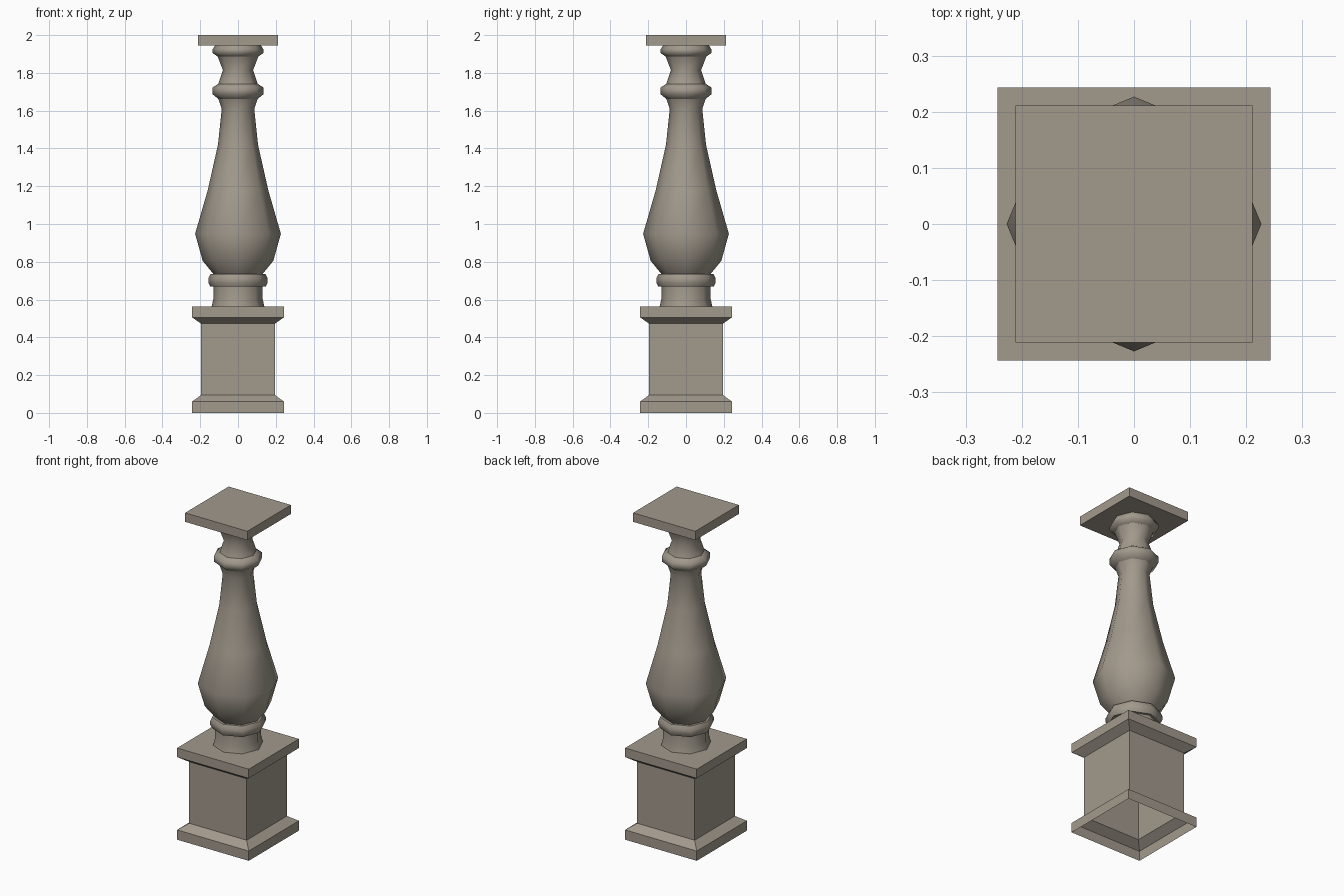
import bpy, bmesh, math

if "Cube" in bpy.data.objects:
    bpy.data.objects.remove(bpy.data.objects["Cube"])

stone = bpy.data.materials.new("warm grey stone")
stone.diffuse_color = (0.36, 0.32, 0.265, 1)
stone.use_nodes = True
stone.node_tree.nodes["Principled BSDF"].inputs["Base Color"].default_value = stone.diffuse_color


def lathe(name, profile, sides, turn=0.0, cap_top=False, cap_bottom=False, smooth=None):
    """Sweep (radius, z) points, listed upward, around z."""
    bm = bmesh.new()
    rings = []
    for r, z in profile:
        rings.append([bm.verts.new((r * math.cos(turn + 2 * math.pi * i / sides),
                                    r * math.sin(turn + 2 * math.pi * i / sides), z))
                      for i in range(sides)])
    for a, b in zip(rings, rings[1:]):
        for i in range(sides):
            j = (i + 1) % sides
            bm.faces.new((a[i], a[j], b[j], b[i]))
    if cap_top:
        bm.faces.new(rings[-1])
    if cap_bottom:
        bm.faces.new(rings[0][::-1])
    me = bpy.data.meshes.new(name)
    bm.to_mesh(me)
    bm.free()
    me.materials.append(stone)
    ob = bpy.data.objects.new(name, me)
    bpy.context.collection.objects.link(ob)
    if smooth:
        bpy.ops.object.select_all(action='DESELECT')
        ob.select_set(True)
        bpy.context.view_layer.objects.active = ob
        bpy.ops.object.shade_smooth_by_angle(angle=math.radians(smooth))
    return ob


def square(name, profile, **kw):
    """Square section: profile gives half-widths."""
    return lathe(name, [(h * math.sqrt(2), z) for h, z in profile], 4, math.pi / 4, **kw)


# square pedestal, open underneath, with flared base and top slab
square("pedestal", [(0.243, 0), (0.243, 0.06), (0.195, 0.095), (0.195, 0.472),
                    (0.243, 0.506), (0.243, 0.562)], cap_top=True)

# eight-sided turned shaft, in sections split at the hard creases
sections = {
    "foot_neck": [(0.14, 0.562), (0.131, 0.60), (0.131, 0.668)],
    "lower_ring": [(0.131, 0.668), (0.146, 0.668), (0.157, 0.69), (0.157, 0.712),
                   (0.146, 0.735), (0.13, 0.735)],
    "vase_body": [(0.13, 0.735), (0.187, 0.805), (0.227, 0.948), (0.16, 1.18),
                  (0.106, 1.42), (0.086, 1.61), (0.104, 1.662)],
    "upper_ring": [(0.104, 1.662), (0.136, 1.688), (0.136, 1.722), (0.104, 1.742)],
    "top_neck": [(0.104, 1.742), (0.08, 1.815), (0.108, 1.887)],
    "top_ring": [(0.108, 1.887), (0.134, 1.905), (0.134, 1.925), (0.122, 1.945)],
}
for name, prof in sections.items():
    lathe(name, prof, 8, smooth=60)

# square cap slab
square("cap_slab", [(0.211, 1.945), (0.211, 2.0)], cap_top=True, cap_bottom=True)
